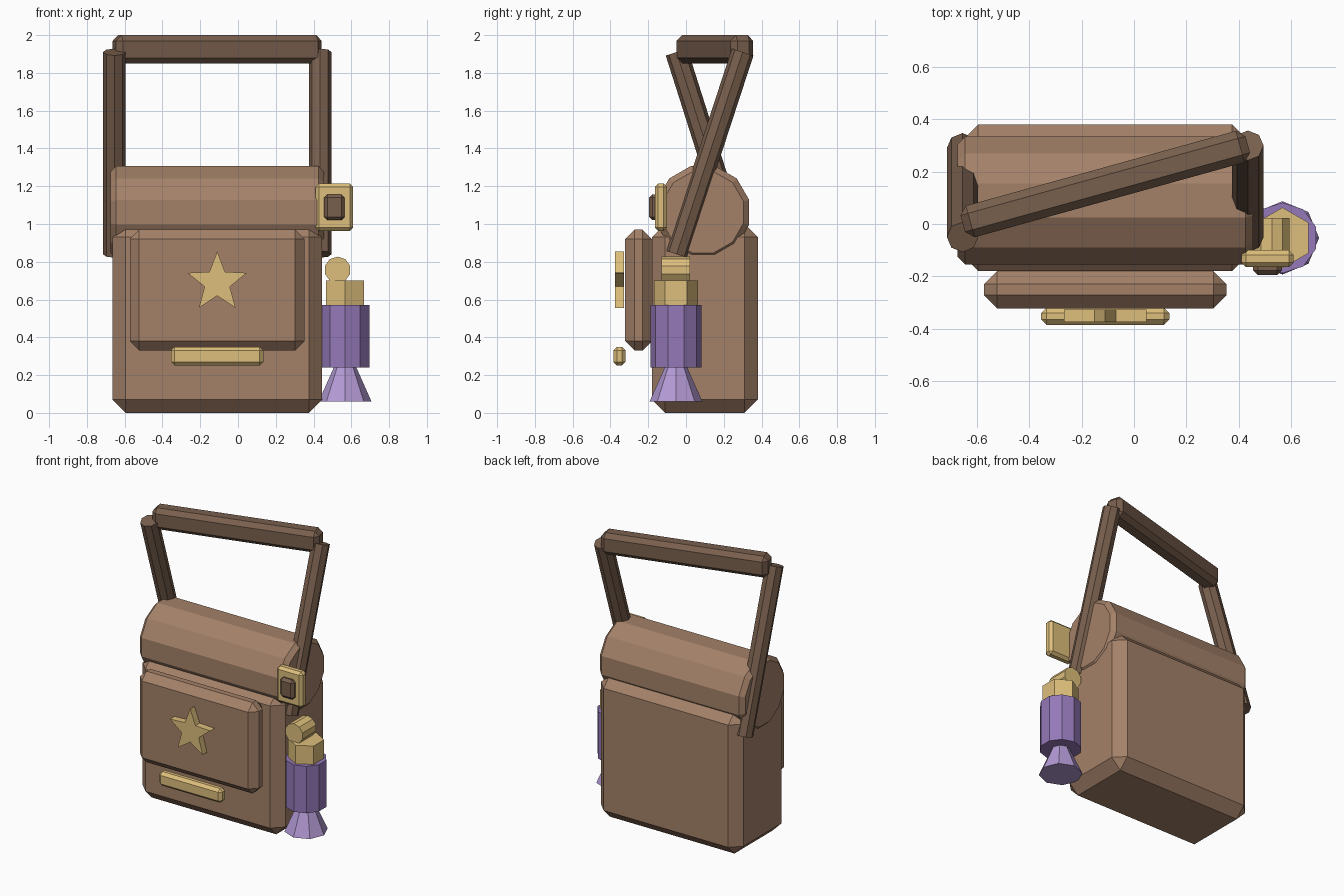
import bpy, bmesh, math
from mathutils import Vector, Matrix

if "Cube" in bpy.data.objects:
    bpy.data.objects.remove(bpy.data.objects["Cube"])


def material(name, rgb):
    m = bpy.data.materials.new(name)
    m.diffuse_color = (*rgb, 1)
    m.use_nodes = True
    m.node_tree.nodes["Principled BSDF"].inputs["Base Color"].default_value = m.diffuse_color
    return m


LEATHER = material("leather", (0.37, 0.22, 0.14))
DARK = material("dark_leather", (0.19, 0.115, 0.075))
GOLD = material("brass", (0.73, 0.52, 0.20))
PURPLE = material("purple", (0.30, 0.19, 0.48))
LILAC = material("lilac", (0.45, 0.32, 0.66))


def finish(name, bm, mat, matrix=Matrix()):
    bm.transform(matrix)
    bmesh.ops.recalc_face_normals(bm, faces=bm.faces)
    mesh = bpy.data.meshes.new(name)
    bm.to_mesh(mesh)
    bm.free()
    mesh.materials.append(mat)
    ob = bpy.data.objects.new(name, mesh)
    bpy.context.collection.objects.link(ob)
    return ob


def chamfer(bm, edges, width):
    bmesh.ops.bevel(bm, geom=edges, offset=width, segments=1,
                    profile=0.5, affect='EDGES')


def box(name, lo, hi, width, mat, turn=0):
    """Chamfered box between two corners, optionally turned about z."""
    lo, hi = Vector(lo), Vector(hi)
    bm = bmesh.new()
    bmesh.ops.create_cube(bm, size=1)
    bmesh.ops.scale(bm, vec=hi - lo, verts=bm.verts)
    chamfer(bm, bm.edges[:], width)
    return finish(name, bm, mat, Matrix.Translation((lo + hi) / 2)
                  @ Matrix.Rotation(turn, 4, 'Z'))


def prism(name, a, b, r1, r2, sides, mat, spin=0, width=0):
    """Low-poly cylinder or cone from point a to point b."""
    a, b = Vector(a), Vector(b)
    d = b - a
    bm = bmesh.new()
    bmesh.ops.create_cone(bm, cap_ends=True, segments=sides,
                          radius1=r1, radius2=r2, depth=d.length)
    bmesh.ops.rotate(bm, verts=bm.verts, matrix=Matrix.Rotation(spin, 3, 'Z'))
    if width:
        rims = [e for e in bm.edges
                if abs(e.verts[0].co.z - e.verts[1].co.z) < 1e-4]
        chamfer(bm, rims, width)
    rot = Matrix() if d.x == d.y == 0 else d.to_track_quat('Z', 'Y').to_matrix().to_4x4()
    return finish(name, bm, mat, Matrix.Translation((a + b) / 2) @ rot)


CX = -0.11  # bag centre line

# Bag body, rolled lid and front pocket
box("bag_body", (CX - .555, -.18, 0), (CX + .555, .38, 1.0), .07, LEATHER)
prism("rolled_lid", (CX - .565, .09, 1.062), (CX + .565, .09, 1.062),
      .253, .253, 12, LEATHER, math.pi / 12, .03)
box("front_pocket", (CX - .463, -.322, .33), (CX + .463, -.18, .97), .05, LEATHER)

# Crossed handle posts and the slanted grip between them
for name, x, y0, y1 in (("left_handle_post", CX - .545, .29, -.05),
                        ("right_handle_post", CX + .545, -.05, .30)):
    prism(name, (x, y0, .84), (x, y1, 1.91), .06, .06, 8, DARK)
box("handle_grip", (CX - .565, .09, 1.85), (CX + .565, .215, 2.0), .03, DARK,
    math.radians(15.5))

# Star ornament
bm = bmesh.new()
ring = []
for i in range(10):
    r = .07 if i % 2 else .165
    t = i * math.pi / 5
    ring.append(bm.verts.new((CX + r * math.sin(t), -.375, .69 + r * math.cos(t))))
face = bm.faces.new(ring)
ext = bmesh.ops.extrude_face_region(bm, geom=[face], use_keep_orig=True)
bmesh.ops.translate(bm, vec=(0, .048, 0),
                    verts=[v for v in ext["geom"] if isinstance(v, bmesh.types.BMVert)])
finish("star_ornament", bm, GOLD)

# Clasp bar and side buckle
box("clasp_bar", (CX - .245, -.385, .25), (CX + .245, -.32, .35), .02, GOLD)
box("buckle_plate", (.41, -.165, .963), (.61, -.10, 1.215), .018, GOLD)
box("buckle_centre", (.455, -.195, 1.02), (.565, -.145, 1.157), .018, DARK)

# Hanging flask: flared foot, barrel, collar and round stopper
FX, FY = .567, -.053
prism("flask_foot", (FX, FY, .06), (FX, FY, .24), .14, .06, 8, LILAC)
prism("flask_barrel", (FX, FY, .24), (FX, FY, .57), .135, .135, 10, PURPLE)
prism("flask_collar", (FX, FY, .57), (FX, FY, .70), .116, .116, 6, GOLD)
prism("flask_stopper", (.527, -.13, .757), (.527, .022, .757), .07, .07, 10, GOLD)
